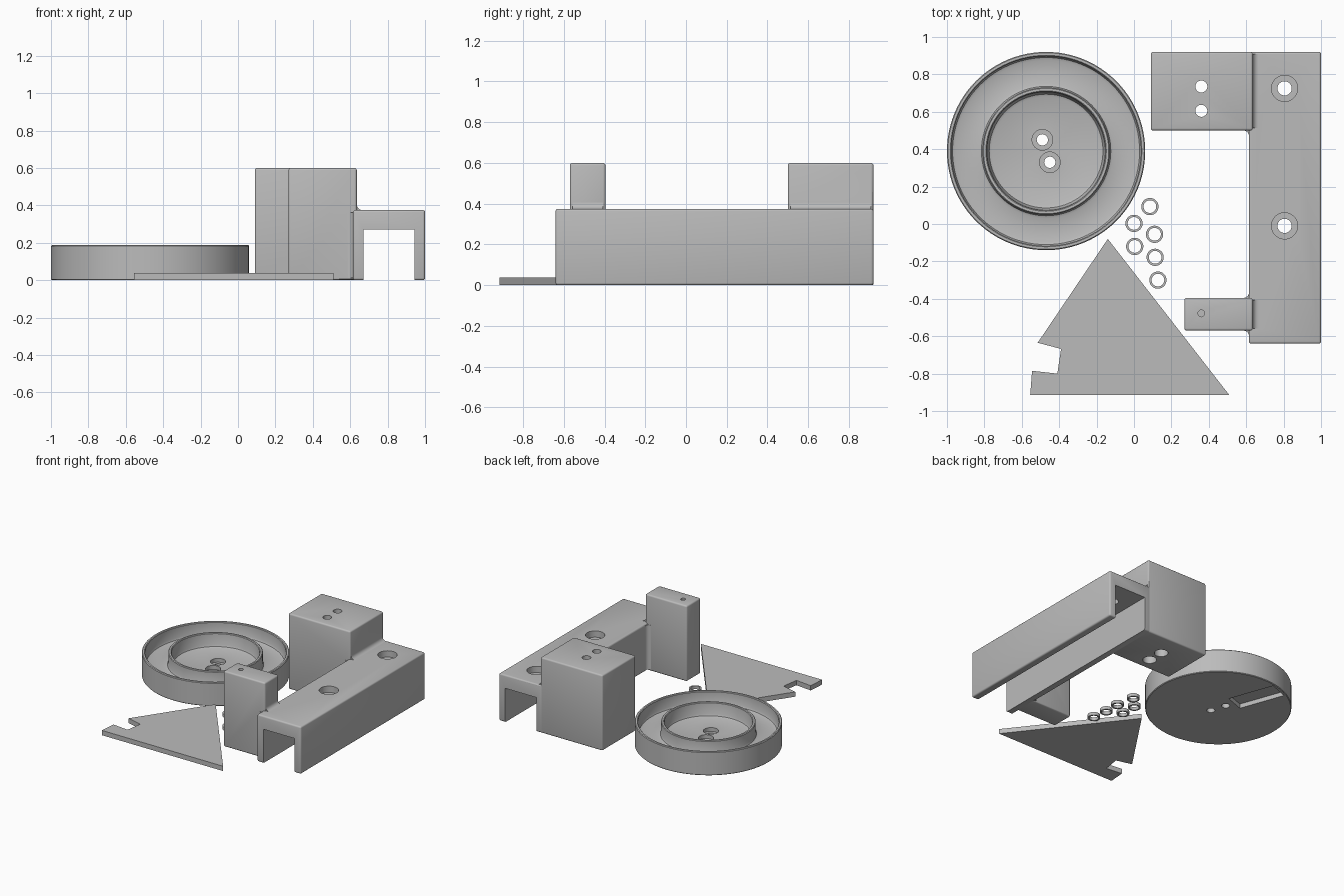
import bpy, bmesh, math
from mathutils import Matrix, Vector

cube = bpy.data.objects.get("Cube")
if cube:
    bpy.data.objects.remove(cube, do_unlink=True)

grey = bpy.data.materials.new("plain grey")
grey.use_nodes = True
grey.diffuse_color = (0.5, 0.5, 0.5, 1)
grey.node_tree.nodes["Principled BSDF"].inputs["Base Color"].default_value = grey.diffuse_color


def make(name, bm):
    bmesh.ops.recalc_face_normals(bm, faces=bm.faces[:])
    mesh = bpy.data.meshes.new(name)
    bm.to_mesh(mesh)
    bm.free()
    mesh.materials.append(grey)
    obj = bpy.data.objects.new(name, mesh)
    bpy.context.collection.objects.link(obj)
    return obj


def box(name, lo, hi, rounding=0.0):
    lo, hi = Vector(lo), Vector(hi)
    bm = bmesh.new()
    bmesh.ops.create_cube(bm, size=1, matrix=Matrix.Translation((lo + hi) / 2)
                          @ Matrix.Diagonal((*(hi - lo), 1)))
    if rounding:
        bmesh.ops.bevel(bm, geom=bm.edges[:], offset=rounding, segments=3,
                        profile=0.5, affect='EDGES')
    return make(name, bm)


def prism(name, points, lo, hi, axis='z'):
    bm = bmesh.new()
    place = (lambda u, v, w: (u, v, w)) if axis == 'z' else (lambda u, v, w: (u, w, v))
    face = bm.faces.new([bm.verts.new(place(u, v, lo)) for u, v in points])
    top = bmesh.ops.extrude_face_region(bm, geom=[face])
    verts = [g for g in top["geom"] if isinstance(g, bmesh.types.BMVert)]
    bmesh.ops.translate(bm, verts=verts, vec=place(0, 0, hi - lo))
    return make(name, bm)


def lathe(name, profile, centre, steps=96):
    bm = bmesh.new()
    verts = [bm.verts.new((r, 0, z)) for r, z in profile]
    edges = [bm.edges.new(pair) for pair in zip(verts, verts[1:])]
    bmesh.ops.spin(bm, geom=verts + edges, cent=(0, 0, 0), axis=(0, 0, 1),
                   angle=math.tau, steps=steps)
    bmesh.ops.remove_doubles(bm, verts=bm.verts[:], dist=0.0005)
    bmesh.ops.translate(bm, verts=bm.verts[:], vec=(*centre, 0))
    return make(name, bm)


def combine(obj, tool, operation):
    mod = obj.modifiers.new("combine", 'BOOLEAN')
    mod.operation, mod.solver, mod.object = operation, 'EXACT', tool
    bpy.context.view_layer.objects.active = obj
    bpy.ops.object.modifier_apply(modifier=mod.name)
    bpy.data.objects.remove(tool, do_unlink=True)


def drill(obj, centre, radius, lo, hi):
    bm = bmesh.new()
    bmesh.ops.create_cone(bm, cap_ends=True, segments=40, radius1=radius, radius2=radius,
                          depth=hi - lo, matrix=Matrix.Translation((*centre, (lo + hi) / 2)))
    combine(obj, make("cutter", bm), 'DIFFERENCE')


def fillet(obj, corner, su, sv, lo, hi, axis):
    # Concave quarter round filling an inside corner, sunk slightly into both walls
    u, v = corner
    r, sink = 0.03, 0.01
    points = [(u - su * sink, v - sv * sink), (u + su * r, v - sv * sink)]
    for i in range(7):
        a = math.pi / 2 * i / 6
        points.append((u + su * r * (1 - math.sin(a)), v + sv * r * (1 - math.cos(a))))
    points.append((u - su * sink, v + sv * r))
    combine(obj, prism("fillet", points, lo, hi, axis), 'UNION')


def smooth(obj):
    bpy.ops.object.select_all(action='DESELECT')
    obj.select_set(True)
    bpy.context.view_layer.objects.active = obj
    bpy.ops.object.shade_smooth_by_angle(angle=math.radians(35))


# Bracket: channel beam with a wide block and a slim post
EDGE, DECK, TOP = 0.012, 0.375, 0.6
WALL = 0.615
bracket = box("bracket", (WALL, -0.64, 0), (1, 0.92, DECK), EDGE)
combine(bracket, box("wide_block", (0.09, 0.5, 0), (0.635, 0.92, TOP), EDGE), 'UNION')
combine(bracket, box("slim_post", (0.27, -0.57, 0), (0.635, -0.395, TOP), EDGE), 'UNION')
for y0, y1 in ((0.5, 0.92), (-0.57, -0.395)):
    fillet(bracket, (0.635, DECK), 1, 1, y0 + EDGE, y1 - EDGE, 'y')
for y, side in ((0.5, -1), (-0.395, 1), (-0.57, -1)):
    fillet(bracket, (WALL, y), -1, side, EDGE, DECK - EDGE, 'z')
combine(bracket, box("tunnel", (0.67, -1, -0.1), (0.945, 1, 0.27)), 'DIFFERENCE')

# Bracket holes: recessed deck holes, block holes widened below, blind post hole
for y in (0.725, -0.01):
    drill(bracket, (0.805, y), 0.038, 0.2, 0.5)
    drill(bracket, (0.805, y), 0.07, 0.325, 0.5)
for y in (0.735, 0.605):
    drill(bracket, (0.36, y), 0.032, -0.1, 0.7)
    drill(bracket, (0.36, y), 0.05, -0.1, 0.4)
drill(bracket, (0.36, -0.478), 0.018, 0.4, 0.7)
smooth(bracket)

# Round dish with a raised inner ring
CX, CY = -0.47, 0.39
H, FLOOR = 0.187, 0.08
dish = lathe("dish", [
    (0, 0), (0.525, 0), (0.53, 0.005), (0.53, H - 0.005), (0.525, H),
    (0.512, H), (0.507, H - 0.005), (0.507, 0.1), (0.5, 0.086), (0.485, FLOOR),
    (0.36, FLOOR), (0.346, 0.086), (0.34, 0.1), (0.34, H - 0.005), (0.335, H),
    (0.322, H), (0.317, H - 0.005), (0.31, 0.1), (0.304, 0.086), (0.29, FLOOR),
    (0, FLOOR)], (CX, CY))
for x, y in ((-0.49, 0.45), (-0.45, 0.33)):
    drill(dish, (x, y), 0.03, -0.1, 0.2)
    drill(dish, (x, y), 0.055, 0.05, 0.2)

# Slanted pocket under the dish
slot = box("slot", (0.135, -0.08, -0.1), (0.505, 0.08, 0.035))
slot.data.transform(Matrix.Translation((CX, CY, 0)) @ Matrix.Rotation(math.radians(110), 4, 'Z'))
combine(dish, slot, 'DIFFERENCE')
smooth(dish)

# Notched triangular plate
prism("triangle_plate", [(-0.14, -0.08), (-0.515, -0.635), (-0.39, -0.668), (-0.41, -0.8),
                         (-0.545, -0.785), (-0.555, -0.915), (0.51, -0.915)], 0, 0.038)

# Small loose rings
ring_profile = [(0.034, 0), (0.046, 0), (0.046, 0.025), (0.034, 0.025), (0.034, 0)]
spots = [(0.085, 0.093), (0, 0.003), (0.11, -0.055), (0.004, -0.12), (0.113, -0.178), (0.128, -0.3)]
for i, spot in enumerate(spots):
    smooth(lathe(f"small_ring_{i + 1}", ring_profile, spot, 40))
